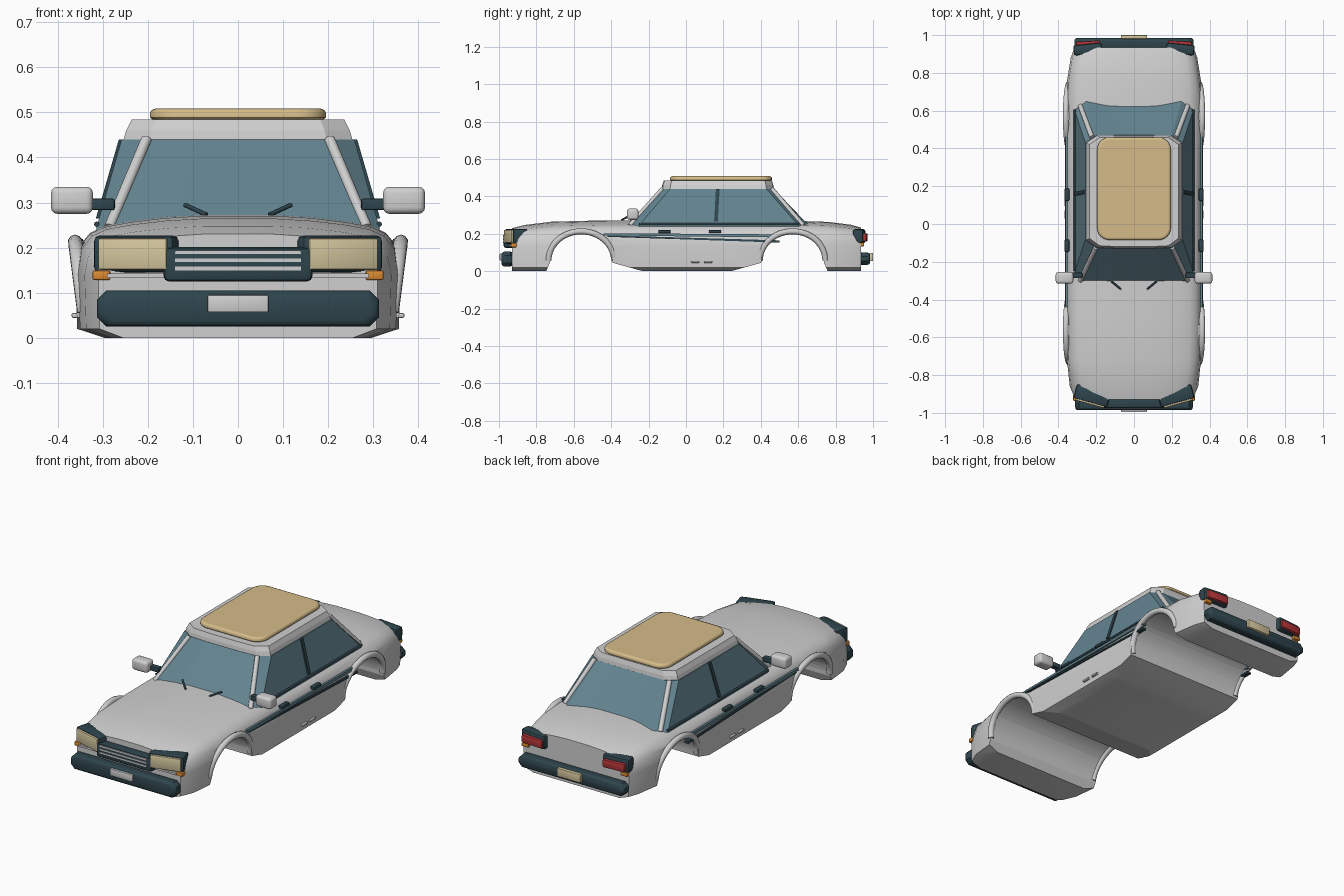
import bpy, bmesh, math
from mathutils import Vector, Matrix

cube = bpy.data.objects.get("Cube")
if cube:
    bpy.data.objects.remove(cube, do_unlink=True)


def material(name, rgb):
    m = bpy.data.materials.new(name)
    m.use_nodes = True
    col = (*rgb, 1)
    m.diffuse_color = col
    m.node_tree.nodes["Principled BSDF"].inputs["Base Color"].default_value = col
    return m


WHITE = material("white paint", (0.63, 0.63, 0.63))
GLASS = material("blue glass", (0.125, 0.23, 0.28))
DARK = material("dark trim", (0.028, 0.06, 0.075))
TAN = material("tan roof", (0.66, 0.5, 0.25))
CREAM = material("cream lens", (0.66, 0.57, 0.34))
RED = material("red lens", (0.46, 0.035, 0.04))
ORANGE = material("orange lens", (0.72, 0.26, 0.03))


def select(ob):
    bpy.ops.object.select_all(action="DESELECT")
    ob.select_set(True)
    bpy.context.view_layer.objects.active = ob


def finish(name, bm, mat, smooth=True):
    bmesh.ops.recalc_face_normals(bm, faces=bm.faces)
    me = bpy.data.meshes.new(name)
    bm.to_mesh(me)
    bm.free()
    me.materials.append(mat)
    ob = bpy.data.objects.new(name, me)
    bpy.context.collection.objects.link(ob)
    if smooth:
        select(ob)
        bpy.ops.object.shade_smooth_by_angle(angle=math.radians(35))
    return ob


def loft(name, rings, mat, smooth=True):
    """Skin closed rings of equal length and cap both ends."""
    bm = bmesh.new()
    vs = [[bm.verts.new(p) for p in r] for r in rings]
    n = len(vs[0])
    for a, b in zip(vs, vs[1:]):
        for i in range(n):
            j = (i + 1) % n
            bm.faces.new((a[i], a[j], b[j], b[i]))
    bm.faces.new(vs[0])
    bm.faces.new(vs[-1])
    return finish(name, bm, mat, smooth)


def box(name, centre, size, mat, bevel=0.0, turn=0.0, segments=2):
    bm = bmesh.new()
    bmesh.ops.create_cube(bm, size=1)
    bmesh.ops.scale(bm, vec=size, verts=bm.verts)
    if bevel:
        bmesh.ops.bevel(bm, geom=bm.edges[:], offset=bevel, segments=segments,
                        profile=0.5, affect="EDGES")
    bm.transform(Matrix.Translation(centre) @ Matrix.Rotation(turn, 4, "Z"))
    return finish(name, bm, mat)


def tube(name, points, radius, mat):
    cu = bpy.data.curves.new(name, "CURVE")
    cu.dimensions = "3D"
    cu.bevel_depth = radius
    cu.bevel_resolution = 3
    cu.use_fill_caps = True
    sp = cu.splines.new("POLY")
    sp.points.add(len(points) - 1)
    for p, co in zip(sp.points, points):
        p.co = (*co, 1)
    cu.materials.append(mat)
    ob = bpy.data.objects.new(name, cu)
    bpy.context.collection.objects.link(ob)
    return ob


def mirror_ring(half):
    return half + [(-x, y, z) for x, y, z in reversed(half)]


# Body shell: y, half width, shoulder height, crown height
stations = [(-0.93, 0.31, 0.205, 0.232), (-0.86, 0.34, 0.224, 0.249),
            (-0.72, 0.355, 0.238, 0.266), (-0.5, 0.36, 0.243, 0.272),
            (-0.25, 0.36, 0.245, 0.274), (0.2, 0.36, 0.245, 0.27),
            (0.6, 0.36, 0.245, 0.27), (0.76, 0.354, 0.24, 0.265),
            (0.88, 0.335, 0.227, 0.25), (0.935, 0.315, 0.212, 0.235)]
# Share of half width, share of the way from shoulder to crown
top_arc = [(0.22, 0.95), (0.45, 0.78), (0.66, 0.47), (0.82, 0.1)]


def body_ring(y, w, zs, zc):
    half = [(w * f, y, zs + (zc - zs) * t) for f, t in top_arc]
    half += [(w * 0.91, y, zs - 0.012), (w * 0.975, y, zs - 0.04),
             (w, y, 0.14), (w * 0.99, y, 0.02), (w * 0.82, y, 0.0)]
    return mirror_ring(half)


body = loft("body_shell", [body_ring(*s) for s in stations], WHITE)

# Wheel tunnels with sloped sill ends
WHEELS = {"front": (-0.56, 1), "rear": (0.57, -1)}
R, AXLE = 0.168, 0.045
for yc, d in WHEELS.values():
    arc = [(yc - d * R * math.cos(math.pi * i / 24), AXLE + R * math.sin(math.pi * i / 24))
           for i in range(25)]
    outline = [(yc - d * 0.2, -0.03)] + arc + [(yc + d * 0.33, 0.0), (yc + d * 0.36, -0.03)]
    cutter = loft("wheel_tunnel_cutter", [[(x, y, z) for y, z in outline] for x in (-0.6, 0.6)],
                  WHITE, False)
    cutter.hide_render = True
    mod = body.modifiers.new("wheel_tunnel", "BOOLEAN")
    mod.operation = "DIFFERENCE"
    mod.solver = "EXACT"
    mod.object = cutter
    select(body)
    bpy.ops.object.modifier_apply(modifier=mod.name)
    bpy.data.objects.remove(cutter, do_unlink=True)
select(body)
bpy.ops.object.shade_smooth_by_angle(angle=math.radians(35))

# Glass cabin and roof
base = mirror_ring([(0.14, -0.33, 0.24), (0.28, -0.312, 0.24), (0.315, -0.255, 0.24),
                    (0.315, 0.605, 0.24), (0.255, 0.662, 0.24), (0.12, 0.648, 0.24)])
top = mirror_ring([(0.1, -0.13, 0.44), (0.2, -0.125, 0.44), (0.258, -0.085, 0.44),
                   (0.258, 0.43, 0.44), (0.2, 0.468, 0.44), (0.1, 0.47, 0.44)])
loft("cabin_glass", [base, top], GLASS, False)


def roof_ring(sx, sy, z):
    return [(x * sx, 0.17 + (y - 0.17) * sy, z) for x, y, _ in top]


loft("roof", [roof_ring(0.985, 1.0, 0.438), roof_ring(0.96, 0.99, 0.46),
              roof_ring(0.912, 0.965, 0.484)], WHITE, False)


def pad_ring(inset, z):
    pts, r = [], 0.065
    for q, (sx, sy) in enumerate([(1, 1), (-1, 1), (-1, -1), (1, -1)]):
        for i in range(7):
            a = (q + i / 6) * math.pi / 2
            pts.append((sx * (0.195 - r) + (r - inset) * math.cos(a),
                        0.187 + sy * (0.272 - r) + (r - inset) * math.sin(a), z))
    return pts


loft("roof_pad", [pad_ring(0.008, 0.482), pad_ring(0, 0.489), pad_ring(0, 0.499),
                  pad_ring(0.004, 0.505), pad_ring(0.011, 0.508), pad_ring(0.016, 0.508)], TAN)

# Parts repeated on both sides
for s, side in ((1, "left"), (-1, "right")):
    tube(side + "_front_pillar", [(s * 0.285, -0.3, 0.245), (s * 0.203, -0.126, 0.44)], 0.012, WHITE)
    tube(side + "_rear_pillar", [(s * 0.284, 0.625, 0.245), (s * 0.222, 0.458, 0.44)], 0.013, WHITE)
    tube(side + "_window_belt", [(s * 0.313, -0.25, 0.252), (s * 0.313, 0.605, 0.252)], 0.006, DARK)
    loft(side + "_door_pillar", [[(s * (x + o), y + dy, z) for o, dy in
         ((-0.01, -0.01), (0.006, -0.01), (0.006, 0.01), (-0.01, 0.01))]
         for x, y, z in ((0.309, 0.16, 0.265), (0.258, 0.17, 0.44))], DARK, False)

    # Wheel arch flares leaning in towards their feet
    for end, (yc, d) in WHEELS.items():
        arc = []
        for i in range(25):
            a = math.pi * i / 24
            arc.append((s * (0.341 + 0.02 * math.sin(a)), yc - 0.175 * math.cos(a),
                        0.058 + 0.155 * math.sin(a)))
        tube(f"{side}_{end}_arch_flare", arc, 0.016, WHITE)

    # Door furniture and side stripes
    for y in (-0.115, 0.155):
        box(side + "_door_handle", (s * 0.355, y, 0.212), (0.025, 0.065, 0.017), DARK, 0.005)
    for y in (0.05, 0.118):
        box(side + "_sill_mark", (s * 0.358, y, 0.05), (0.022, 0.045, 0.011), WHITE, 0.004)
    for name, mat, ends in (("stripe", GLASS, ((-0.44, 0.197, 0.006), (0.5, 0.189, 0.008))),
                            ("lower_stripe", DARK, ((-0.42, 0.188, 0.004), (0.5, 0.159, 0.006)))):
        loft(f"{side}_{name}", [[(s * x, y, z + dz) for x, dz in
             ((0.34, -h), (0.364, -h), (0.362, h), (0.34, h))] for y, z, h in ends], mat, False)

    # Mirrors and wipers
    box(side + "_mirror", (s * 0.368, -0.285, 0.305), (0.093, 0.062, 0.06), WHITE, 0.014, 0, 3)
    box(side + "_mirror_arm", (s * 0.303, -0.272, 0.296), (0.06, 0.03, 0.026), DARK, 0.005)
    tube(side + "_wiper", [(s * 0.07, -0.345, 0.273), (s * 0.118, -0.305, 0.295)], 0.005, DARK)

    # Headlights swept back at the outer ends
    turn = s * 0.27
    out = Vector((s * math.sin(0.27), -math.cos(0.27), 0))
    c = Vector((s * 0.222, -0.908, 0.186))
    box(side + "_headlight_housing", c, (0.185, 0.08, 0.082), DARK, 0.012, turn)
    box(side + "_headlight_lens", c + out * 0.036, (0.158, 0.024, 0.07), CREAM, 0.005, turn)
    box(side + "_front_marker", (s * 0.303, -0.92, 0.139), (0.04, 0.032, 0.022), ORANGE, 0.005)

    # Tail lights
    box(side + "_tail_housing", (s * 0.245, 0.926, 0.187), (0.15, 0.055, 0.075), DARK, 0.012, -s * 0.1)
    box(side + "_tail_lens", (s * 0.243, 0.95, 0.181), (0.126, 0.036, 0.044), RED, 0.006, -s * 0.06)
    box(side + "_rear_marker", (s * 0.295, 0.935, 0.143), (0.04, 0.035, 0.02), ORANGE, 0.005)

# Grille with bars
box("grille", (0, -0.945, 0.163), (0.33, 0.06, 0.076), DARK, 0.012)
for z in (0.154, 0.172, 0.19):
    box("grille_bar", (0, -0.974, z), (0.28, 0.008, 0.008), WHITE)
box("nose_bar", (0, -0.932, 0.138), (0.58, 0.02, 0.01), WHITE)


# Bumpers with chamfered corners and rounded fronts
def bumper(name, y, d, z0, z1, w):
    def ring(depth, inset):
        yy, a, b, c = y + d * depth, w - inset, z0 + inset, z1 - inset
        return [(a - 0.02, yy, b), (a, yy, b + 0.02), (a, yy, c - 0.02), (a - 0.02, yy, c),
                (0.02 - a, yy, c), (-a, yy, c - 0.02), (-a, yy, b + 0.02), (0.02 - a, yy, b)]
    loft(name, [ring(0, 0.006), ring(0.012, 0), ring(0.042, 0), ring(0.051, 0.002),
                ring(0.057, 0.007), ring(0.06, 0.014)], DARK)


bumper("front_bumper", -0.926, -1, 0.025, 0.105, 0.312)
bumper("rear_bumper", 0.925, 1, 0.034, 0.1, 0.316)
box("front_plate", (0, -0.988, 0.076), (0.135, 0.016, 0.038), WHITE, 0.003)
box("rear_plate", (0, 0.99, 0.076), (0.14, 0.02, 0.045), CREAM, 0.003)
